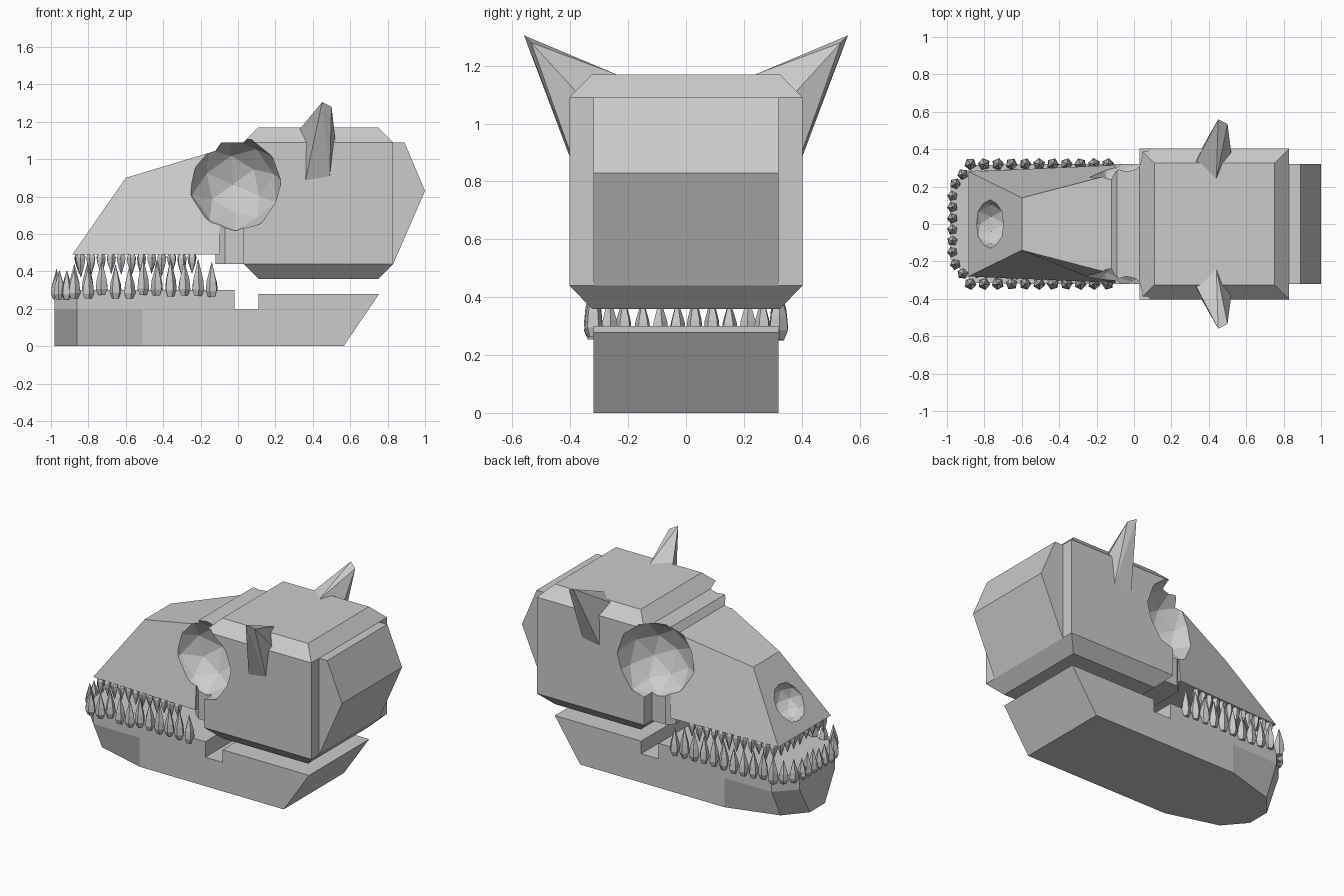
import bpy, bmesh, math, random
from mathutils import Vector, Matrix

if "Cube" in bpy.data.objects:
    bpy.data.objects.remove(bpy.data.objects["Cube"])

random.seed(4)
bone = bpy.data.materials.new("bone_grey")
bone.diffuse_color = (0.6, 0.6, 0.6, 1)
bone.use_nodes = True
bone.node_tree.nodes["Principled BSDF"].inputs["Base Color"].default_value = bone.diffuse_color


def finish(bm, name):
    bmesh.ops.recalc_face_normals(bm, faces=bm.faces)
    me = bpy.data.meshes.new(name)
    bm.to_mesh(me)
    bm.free()
    me.materials.append(bone)
    ob = bpy.data.objects.new(name, me)
    bpy.context.collection.objects.link(ob)
    return ob


def loft(name, rings):
    """Skin a stack of closed rings that share a point count."""
    bm = bmesh.new()
    vs = [[bm.verts.new(p) for p in r] for r in rings]
    n = len(vs[0])
    for a, b in zip(vs, vs[1:]):
        for i in range(n):
            bm.faces.new((a[i], a[(i + 1) % n], b[(i + 1) % n], b[i]))
    bm.faces.new(vs[0])
    bm.faces.new(vs[-1])
    return finish(bm, name)


def prism(name, profile, half):
    """Extrude an x-z profile across y."""
    return loft(name, [[(x, y, z) for x, z in profile] for y in (-half, half)])


def rect(x0, x1, h, z):
    return [(x0, -h, z), (x1, -h, z), (x1, h, z), (x0, h, z)]


def outline(half, z):
    """Symmetric plan outline from (x, half width) pairs."""
    return [(x, y, z) for x, y in half] + [(x, -y, z) for x, y in reversed(half)]


def cut(targets, cutter):
    cutter.hide_render = True
    cutter.hide_viewport = True
    for ob in targets:
        m = ob.modifiers.new("hollow", 'BOOLEAN')
        m.operation = 'DIFFERENCE'
        m.solver = 'EXACT'
        m.object = cutter


def ball(name, loc, r, sub=2):
    bm = bmesh.new()
    bmesh.ops.create_icosphere(bm, subdivisions=sub, radius=r,
                               matrix=Matrix.Translation(loc) @ Matrix.Rotation(0.4, 4, 'Y'))
    return finish(bm, name)


# lower jaw: hinge end with a notch, then the narrowing chin
prism("jaw_back", [(-0.51, 0), (0.565, 0), (0.755, 0.28), (0.11, 0.28),
                   (0.11, 0.195), (-0.02, 0.195), (-0.02, 0.3), (-0.51, 0.3)], 0.32)
rim = [(-0.51, 0.32), (-0.86, 0.315), (-0.98, 0.19)]
chin = [(-0.51, 0.32), (-0.86, 0.22), (-0.98, 0.08)]
loft("jaw_chin", [outline(chin, 0), outline(rim, 0.195), outline(rim, 0.3)])

# cranium block with bevelled top and bottom, and the wedge behind it
cranium = loft("cranium", [rect(0.11, 0.75, 0.325, 0.36), rect(0.03, 0.83, 0.403, 0.44),
                           rect(0.03, 0.83, 0.403, 1.09), rect(0.11, 0.75, 0.325, 1.17)])
prism("skull_back", [(0.8, 0.44), (0.83, 0.44), (1.0, 0.83), (0.89, 1.09), (0.8, 1.09)], 0.32)

# brow and cheek block joining cranium to snout
cheek = [(0.06, 0.32), (-0.07, 0.32), (-0.12, 0.28)]
brow = loft("cheek_block", [outline(cheek, 0.44), outline(cheek, 1.045),
                            outline([(0.06, 0.32), (-0.06, 0.32), (-0.09, 0.28)], 1.09)])

# tapering snout
snout = loft("snout", [
    [(-0.885, -0.28, 0.49), (-0.1, -0.315, 0.49), (-0.1, 0.315, 0.49), (-0.885, 0.28, 0.49)],
    [(-0.6, -0.14, 0.9), (-0.1, -0.27, 1.05), (-0.1, 0.27, 1.05), (-0.6, 0.14, 0.9)]])

# hollow eye sockets and nose
for s in (-1, 1):
    cut([cranium, brow, snout], ball("eye_socket_cutter", (-0.027, 0.39 * s, 0.865), 0.26))
cut([snout], ball("nose_cutter", (-0.77, 0, 0.655), 0.13))

# horns
horn = [(0.33, 0.33, 1.16), (0.44, 0.24, 1.17), (0.52, 0.38, 1.11), (0.49, 0.40, 0.90),
        (0.36, 0.40, 0.88), (0.45, 0.56, 1.305), (0.50, 0.535, 1.28)]
for s, side in ((-1, "right"), (1, "left")):
    bm = bmesh.new()
    for x, y, z in horn:
        bm.verts.new((x, y * s, z))
    bmesh.ops.convex_hull(bm, input=bm.verts)
    finish(bm, "horn_" + side)


def tooth(bm, x, y, z, w, h, up):
    """Five-sided tooth: stubby root, shoulder and pointed crown."""
    turn = random.uniform(0, 6)
    prev = None
    for r, t in ((0.6, 0), (1, 0.18), (0.85, 0.45), (0.03, 1)):
        ring = [bm.verts.new((x + w * r * math.cos(turn + k * math.tau / 5),
                              y + w * r * math.sin(turn + k * math.tau / 5),
                              z + up * h * t)) for k in range(5)]
        if prev:
            for k in range(5):
                bm.faces.new((prev[k], prev[(k + 1) % 5], ring[(k + 1) % 5], ring[k]))
        else:
            bm.faces.new(ring)
        prev = ring
    bm.faces.new(prev)


# lower teeth along both sides, round the corners and across the front
bm = bmesh.new()
for s in (-1, 1):
    for i in range(11):
        x = -0.875 + i * 0.0735
        tooth(bm, x, 0.32 * s, 0.25 + random.uniform(0, 0.025), 0.033,
              0.165 + 0.003 * i + random.uniform(-0.01, 0.02), 1)
    tooth(bm, -0.915, 0.265 * s, 0.25, 0.031, 0.155, 1)
    tooth(bm, -0.955, 0.215 * s, 0.25, 0.031, 0.155, 1)
for i in range(6):
    tooth(bm, -0.97, -0.15 + i * 0.06, 0.25, 0.03, 0.15 + random.uniform(-0.01, 0.015), 1)
finish(bm, "lower_teeth")

# upper teeth hanging under the snout edge
bm = bmesh.new()
for s in (-1, 1):
    for i in range(12):
        tooth(bm, -0.84 + i * 0.054, (0.265 + 0.002 * i) * s, 0.495, 0.025,
              0.11 + random.uniform(-0.01, 0.02), -1)
for i in range(7):
    tooth(bm, -0.85, -0.2 + i * 0.0667, 0.495, 0.025, 0.1 + random.uniform(-0.01, 0.01), -1)
finish(bm, "upper_teeth")
